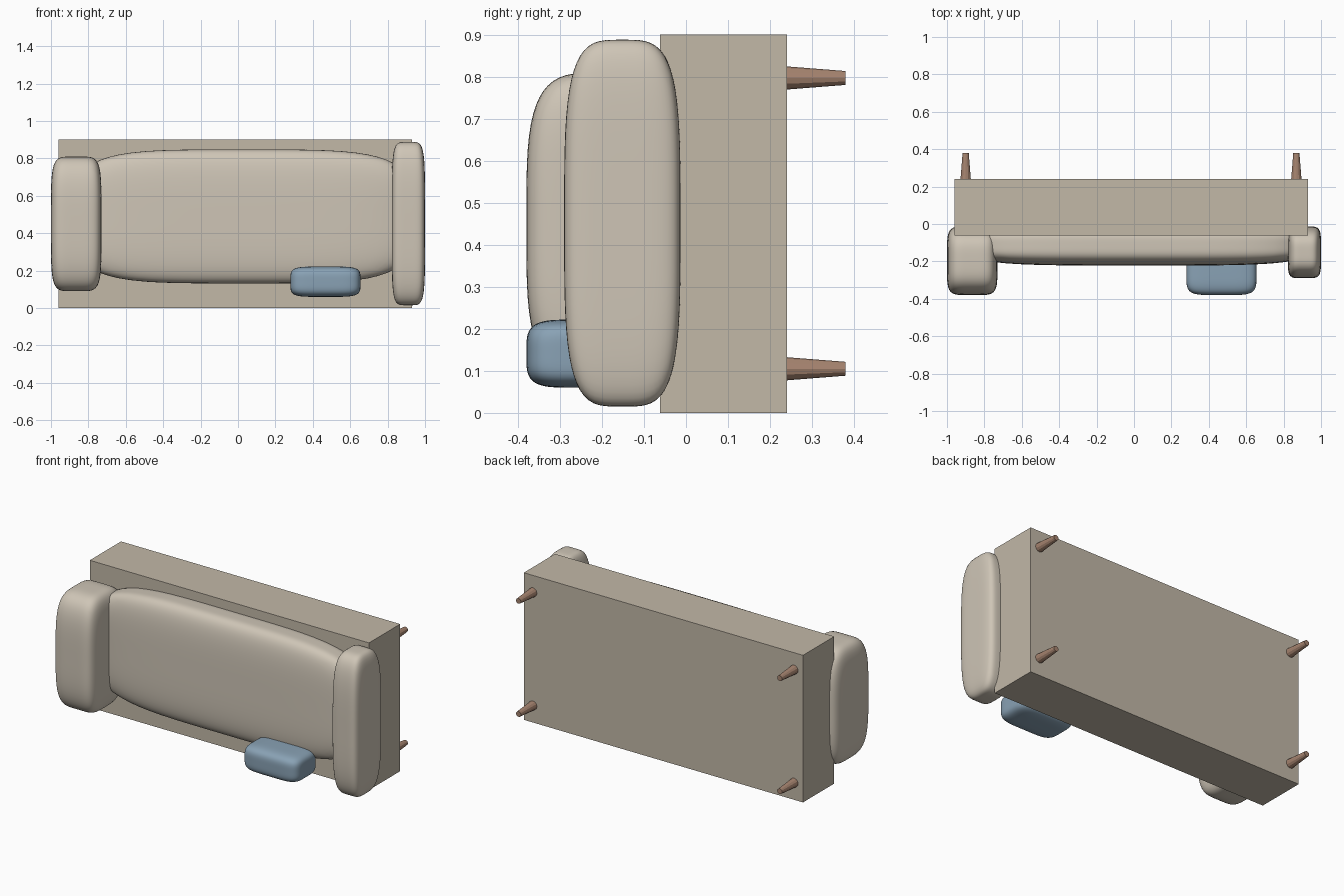
import bpy, bmesh, math
from mathutils import Matrix, Vector

if "Cube" in bpy.data.objects:
    bpy.data.objects.remove(bpy.data.objects["Cube"])


def material(name, rgb):
    m = bpy.data.materials.new(name)
    m.diffuse_color = (*rgb, 1)
    m.use_nodes = True
    m.node_tree.nodes["Principled BSDF"].inputs["Base Color"].default_value = m.diffuse_color
    return m


FABRIC = material("beige_fabric", (0.62, 0.56, 0.47))
BASE = material("base_fabric", (0.54, 0.48, 0.39))
BLUE = material("blue_fabric", (0.25, 0.36, 0.46))
WOOD = material("wood", (0.38, 0.23, 0.16))


def finish(bm, name, mat, smooth=False):
    bmesh.ops.recalc_face_normals(bm, faces=bm.faces[:])
    me = bpy.data.meshes.new(name)
    bm.to_mesh(me)
    bm.free()
    ob = bpy.data.objects.new(name, me)
    bpy.context.collection.objects.link(ob)
    me.materials.append(mat)
    for p in me.polygons:
        p.use_smooth = smooth
    return ob


def box(name, lo, hi, mat):
    lo, hi = Vector(lo), Vector(hi)
    bm = bmesh.new()
    bmesh.ops.create_cube(bm, size=1)
    for v in bm.verts:
        v.co = (lo + hi) / 2 + v.co * (hi - lo)
    return finish(bm, name, mat)


def cushion(name, lo, hi, mat, m=3.8, n=5.5):
    """Padded box: m rounds the y-z outline, n rounds it along x."""
    lo, hi = Vector(lo), Vector(hi)
    bm = bmesh.new()
    bmesh.ops.create_cube(bm, size=2)
    bmesh.ops.subdivide_edges(bm, edges=bm.edges[:], cuts=19, use_grid_fill=True)
    for v in bm.verts:
        x, y, z = v.co
        r = ((abs(y)**m + abs(z)**m)**(n / m) + abs(x)**n)**(1 / n)
        c = v.co / r
        v.co = (lo + hi) / 2 + c * (hi - lo) / 2
    return finish(bm, name, mat, True)


# Base frame
box("base", (-0.96, -0.062, 0), (0.93, 0.24, 0.9), BASE)

# Upholstery
cushion("seat", (-0.87, -0.222, 0.132), (0.93, 0.0, 0.848), FABRIC, 4, 4.2)
cushion("left_arm", (-1.0, -0.38, 0.09), (-0.73, -0.012, 0.81), FABRIC)
cushion("right_arm", (0.822, -0.29, 0.015), (1.0, -0.013, 0.888), FABRIC)
cushion("throw_pillow", (0.28, -0.38, 0.06), (0.655, -0.14, 0.222), BLUE, 4, 5)

# Tapered legs
for side, x in (("left", -0.9), ("right", 0.868)):
    for end, z in (("lower", 0.105), ("upper", 0.797)):
        bm = bmesh.new()
        bmesh.ops.create_cone(
            bm, cap_ends=True, segments=12, radius1=0.0165, radius2=0.0275, depth=0.14,
            matrix=Matrix.Translation((x, 0.31, z)) @ Matrix.Rotation(math.pi / 2, 4, 'X'))
        finish(bm, f"{side}_{end}_leg", WOOD)
